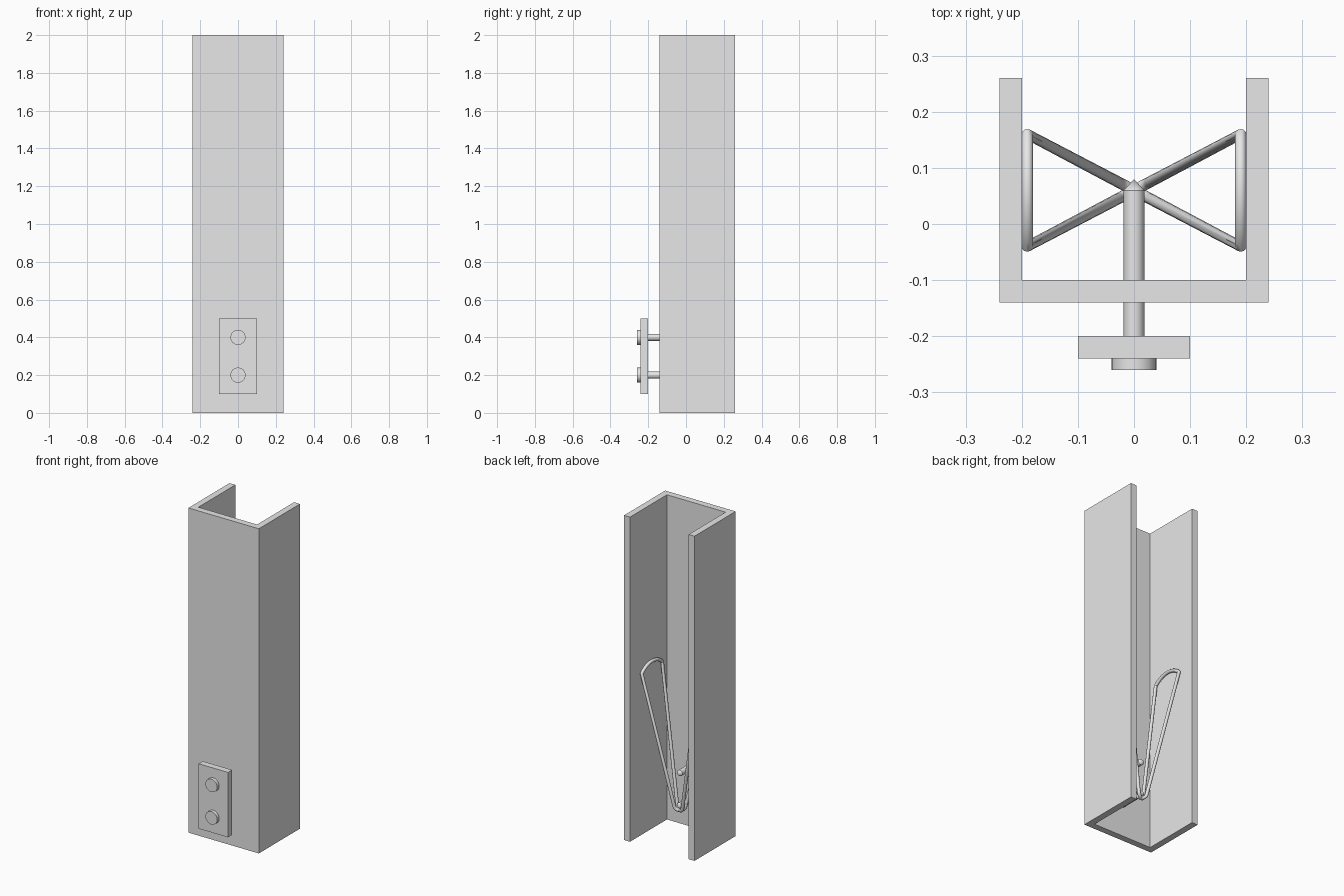
import bpy
import bmesh
import math
from mathutils import Vector, Matrix

cube = bpy.data.objects.get("Cube")
if cube:
    bpy.data.objects.remove(cube, do_unlink=True)

GREY = (0.8, 0.8, 0.8, 1)
grey = bpy.data.materials.new("plain_grey")
grey.use_nodes = True
grey.diffuse_color = GREY
grey.node_tree.nodes["Principled BSDF"].inputs["Base Color"].default_value = GREY

MID_Y = 0.06         # depth at which the wires cross
SCREW_R = 0.0185
WIRE_R = 0.01


def finish(name, bm, smooth=False):
    bmesh.ops.recalc_face_normals(bm, faces=bm.faces)
    mesh = bpy.data.meshes.new(name)
    bm.to_mesh(mesh)
    bm.free()
    mesh.materials.append(grey)
    obj = bpy.data.objects.new(name, mesh)
    bpy.context.collection.objects.link(obj)
    if smooth:
        bpy.ops.object.select_all(action='DESELECT')
        obj.select_set(True)
        bpy.context.view_layer.objects.active = obj
        bpy.ops.object.shade_smooth_by_angle(angle=math.radians(35))
    return obj


def rod(bm, y0, y1, z, r0, r1):
    """Round bar or cone along y."""
    place = Matrix.Translation((0, (y0 + y1) / 2, z)) @ Matrix.Rotation(-math.pi / 2, 4, 'X')
    bmesh.ops.create_cone(bm, cap_ends=True, segments=32, radius1=r0,
                          radius2=r1, depth=y1 - y0, matrix=place)


def wire(name, points, cyclic=False):
    """Round wire swept along a path, turned into a mesh."""
    curve = bpy.data.curves.new(name, 'CURVE')
    curve.dimensions = '3D'
    curve.bevel_depth = WIRE_R
    curve.bevel_resolution = 4
    curve.use_fill_caps = True
    spline = curve.splines.new('POLY')
    spline.points.add(len(points) - 1)
    for p, co in zip(spline.points, points):
        p.co = (*co, 1)
    spline.use_cyclic_u = cyclic
    temp = bpy.data.objects.new(name + "_path", curve)
    bpy.context.collection.objects.link(temp)
    bpy.context.view_layer.update()
    mesh = bpy.data.meshes.new_from_object(temp.evaluated_get(bpy.context.evaluated_depsgraph_get()))
    bpy.data.objects.remove(temp, do_unlink=True)
    bm = bmesh.new()
    bm.from_mesh(mesh)
    bpy.data.meshes.remove(mesh)
    return finish(name, bm, True)


# U-shaped channel, open to the back and at both ends
bm = bmesh.new()
outline = [(-0.24, -0.14), (0.24, -0.14), (0.24, 0.26), (0.20, 0.26),
           (0.20, -0.10), (-0.20, -0.10), (-0.20, 0.26), (-0.24, 0.26)]
base = bm.faces.new([bm.verts.new((x, y, 0)) for x, y in outline])
up = bmesh.ops.extrude_face_region(bm, geom=[base])
bmesh.ops.translate(bm, vec=(0, 0, 2),
                    verts=[v for v in up["geom"] if isinstance(v, bmesh.types.BMVert)])
finish("channel", bm)

# Mounting plate in front of the channel
bm = bmesh.new()
bmesh.ops.create_cube(bm, size=1, matrix=Matrix.Translation((0, -0.22, 0.3))
                      @ Matrix.Diagonal((0.2, 0.04, 0.4, 1)))
finish("mounting_plate", bm)

# Two pointed screws
for label, z in (("lower", 0.2), ("upper", 0.4)):
    bm = bmesh.new()
    rod(bm, -0.26, -0.24, z, 0.04, 0.04)
    rod(bm, -0.24, MID_Y, z, SCREW_R, SCREW_R)
    rod(bm, MID_Y, 0.08, z, SCREW_R, 0)
    finish(label + "_screw", bm, True)

# Spring wire: legs hook under the lower screw and cross below the arches
TOP_X, TOP_Z, HALF, RISE, LOW_Z = 0.19, 1.0, 0.1, 0.04, 0.2
hook = SCREW_R + WIRE_R
reach = math.hypot(TOP_X, TOP_Z - LOW_Z)
# angle below horizontal at which a leg leaves the hook tangentially
tangent = math.atan2(TOP_Z - LOW_Z, TOP_X) - math.acos(hook / reach)


def arch(side):
    """Curved top of the spring resting against one wall, back to front."""
    radius = (HALF ** 2 + RISE ** 2) / (2 * RISE)
    spread = math.asin(HALF / radius)
    return [Vector((side * TOP_X, MID_Y + radius * math.sin(a),
                    TOP_Z + RISE - radius * (1 - math.cos(a))))
            for a in (spread * (1 - i / 8) for i in range(17))]


def hook_points(slope):
    """Arc under the screw from the left side to the right side."""
    start, end = tangent, -math.pi - tangent
    arc = []
    for i in range(17):
        a = start + (end - start) * i / 16
        x = hook * math.cos(a)
        arc.append(Vector((x, MID_Y + slope * x, LOW_Z + hook * math.sin(a))))
    return arc


slope = HALF / TOP_X
left, right = arch(1), arch(-1)
wire("spring_wire", left + hook_points(-slope) + right + hook_points(slope)[::-1], True)
